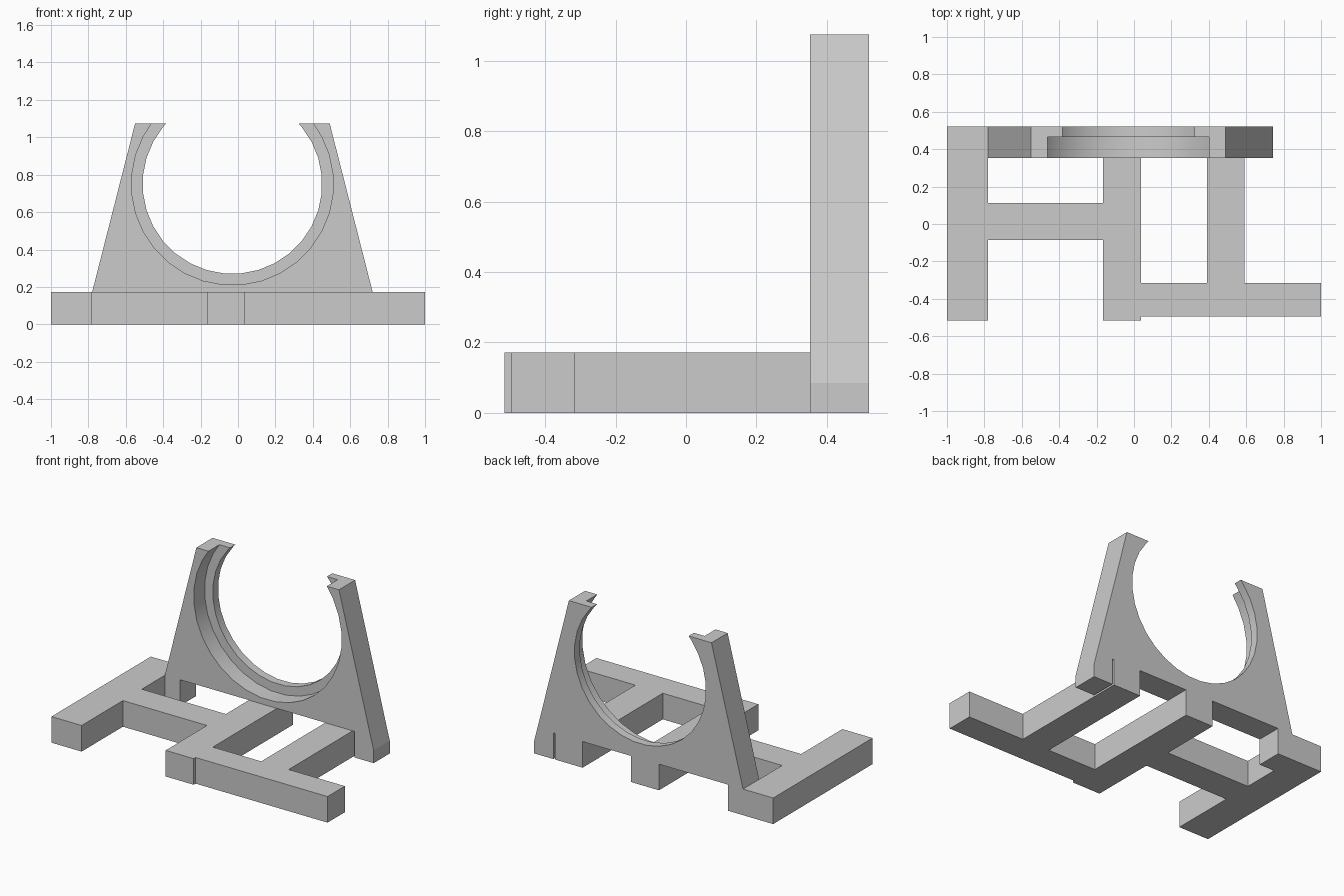
import bpy, bmesh, math
from mathutils import Vector

cube = bpy.data.objects.get("Cube")
if cube:
    bpy.data.objects.remove(cube, do_unlink=True)

grey = bpy.data.materials.new("light grey")
grey.use_nodes = True
colour = (0.6, 0.6, 0.6, 1)
grey.diffuse_color = colour
grey.node_tree.nodes["Principled BSDF"].inputs["Base Color"].default_value = colour

BASE_TOP, TOP = 0.172, 1.075      # heights of the frame and the cradle
FRONT, STEP, BACK = 0.352, 0.465, 0.52  # depths of the cradle layers
CX, CZ, SIDES = -0.03, 0.75, 32   # round seat


def prism(name, points, shift):
    """Extrude one flat outline into a solid."""
    bm = bmesh.new()
    face = bm.faces.new([bm.verts.new(p) for p in points])
    new = bmesh.ops.extrude_face_region(bm, geom=[face])["geom"]
    bmesh.ops.translate(bm, vec=Vector(shift),
                        verts=[v for v in new if isinstance(v, bmesh.types.BMVert)])
    bmesh.ops.recalc_face_normals(bm, faces=bm.faces)
    mesh = bpy.data.meshes.new(name)
    bm.to_mesh(mesh)
    bm.free()
    mesh.materials.append(grey)
    obj = bpy.data.objects.new(name, mesh)
    bpy.context.collection.objects.link(obj)
    return obj


def upright(name, outline, y0, y1):
    return prism(name, [(x, y0, z) for x, z in outline], (0, y1 - y0, 0))


def seat_arc(radius):
    """Points of the open round seat, from its right tip down and up to its left tip."""
    rise = TOP - CZ
    half = math.sqrt(radius ** 2 - rise ** 2)
    arc = [(CX + half, TOP)]
    for k in range(SIDES):
        a = math.pi / 2 - (k + 0.5) * math.tau / SIDES
        if math.sin(a) * radius < rise - 0.005:
            arc.append((CX + radius * math.cos(a), CZ + radius * math.sin(a)))
    return arc + [(CX - half, TOP)]


# Frame: one outline with three legs and two cross bars, open at the back
frame = [(-1, -0.515), (-0.78, -0.515), (-0.78, -0.085), (-0.167, -0.085),
         (-0.167, -0.515), (0.037, -0.515), (0.037, -0.495), (1, -0.495),
         (1, -0.315), (0.59, -0.315), (0.59, BACK), (0.39, BACK),
         (0.39, -0.315), (0.037, -0.315), (0.037, BACK), (-0.167, BACK),
         (-0.167, 0.112), (-0.78, 0.112), (-0.78, FRONT), (-0.67, FRONT),
         (-0.67, BACK), (-1, BACK)]
prism("base_frame", [(x, y, 0) for x, y in frame], (0, 0, BASE_TOP))

# Cradle: a wide seat in front and a narrower stop lip behind
edges = [(-0.55, TOP), (-0.78, BASE_TOP), (0.72, BASE_TOP), (0.49, TOP)]
for name, radius, y0, y1 in (("cradle_seat", 0.54, FRONT, STEP),
                             ("cradle_lip", 0.48, STEP, BACK)):
    obj = upright(name, edges + seat_arc(radius), y0, y1)
    bpy.ops.object.select_all(action='DESELECT')
    obj.select_set(True)
    bpy.context.view_layer.objects.active = obj
    bpy.ops.object.shade_smooth_by_angle(angle=math.radians(25))

# Foot under the cradle, a thin slit away from the nearest leg
upright("cradle_foot", [(0.603, 0), (0.743, 0), (0.743, 0.085),
                        (0.72, BASE_TOP), (0.603, BASE_TOP)], FRONT, BACK)
